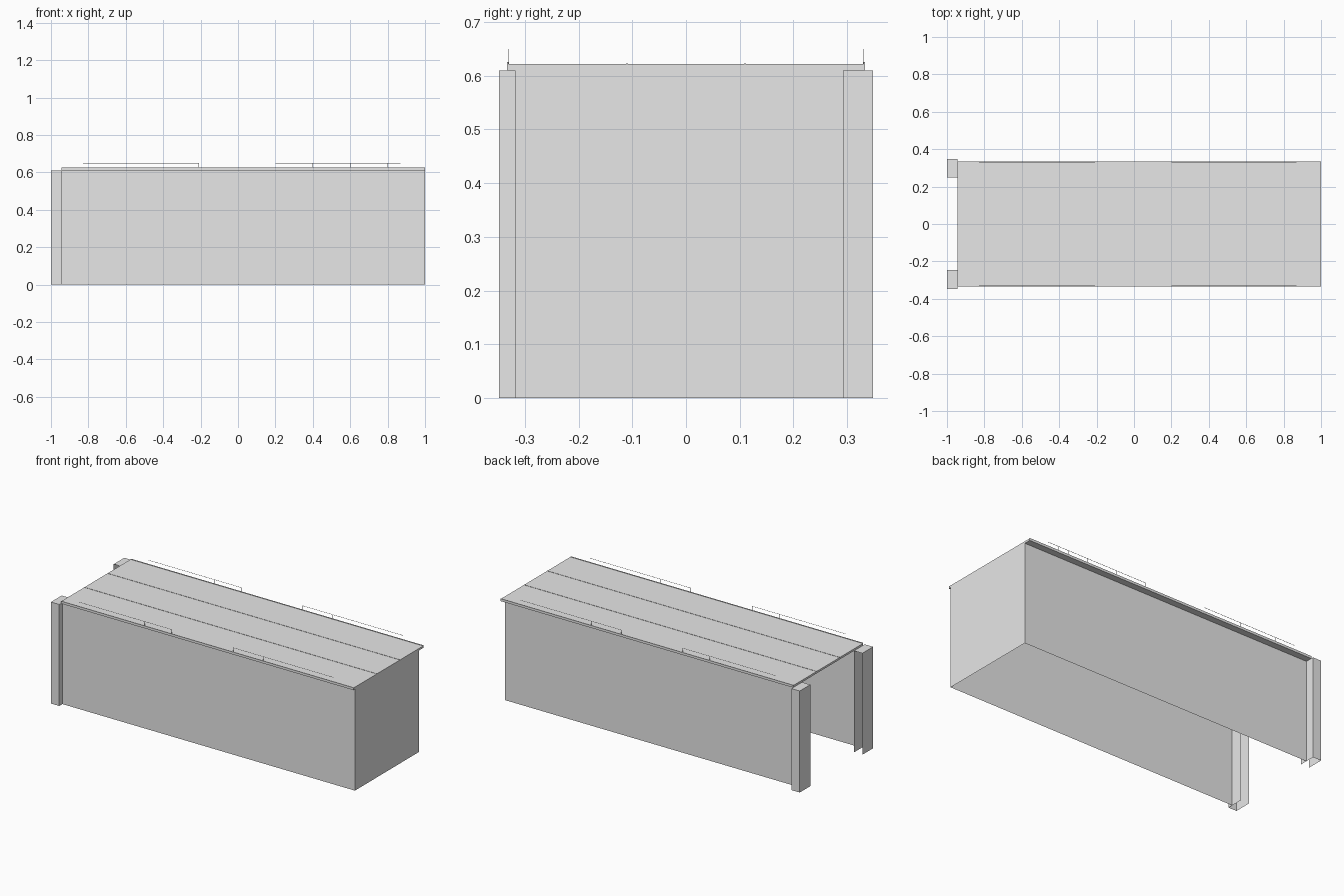
import bpy, bmesh

if "Cube" in bpy.data.objects:
    bpy.data.objects.remove(bpy.data.objects["Cube"])

grey = bpy.data.materials.new("light_grey")
grey.diffuse_color = (0.8, 0.8, 0.8, 1)
grey.use_nodes = True
grey.node_tree.nodes["Principled BSDF"].inputs["Base Color"].default_value = grey.diffuse_color

X0, X1 = -0.945, 1.0        # body ends
Y0, Y1 = -0.318, 0.293      # side walls
ZW, ZR = 0.61, 0.622        # wall top, roof top
ALL = ("-x", "+x", "-y", "+y", "-z", "+z")


def shell(name, boxes):
    """Make one object from boxes (lo, hi, kept sides); sides left out stay open."""
    bm = bmesh.new()
    for lo, hi, sides in boxes:
        v = [bm.verts.new((x, y, z)) for x in (lo[0], hi[0])
             for y in (lo[1], hi[1]) for z in (lo[2], hi[2])]
        quads = {"-x": (0, 1, 3, 2), "+x": (4, 6, 7, 5), "-y": (0, 4, 5, 1),
                 "+y": (2, 3, 7, 6), "-z": (0, 2, 6, 4), "+z": (1, 5, 7, 3)}
        for s in sides:
            bm.faces.new([v[i] for i in quads[s]])
    loose = [v for v in bm.verts if not v.link_faces]
    bmesh.ops.delete(bm, geom=loose, context='VERTS')
    me = bpy.data.meshes.new(name)
    bm.to_mesh(me)
    bm.free()
    me.materials.append(grey)
    ob = bpy.data.objects.new(name, me)
    bpy.context.collection.objects.link(ob)
    return ob


# Walls: thin shell, open underneath and at the -x end
shell("walls", [((X0, Y0, 0), (X1, Y1, ZW), ("+x", "-y", "+y"))])

# Roof slab with overhang, edge lips and two narrow seams
shell("roof", [((X0, -0.333, ZW), (X1, 0.333, ZR), ALL)])
for name, y in (("front", -0.3315), ("back", 0.3315)):
    shell(name + "_roof_lip", [((X0, y - 0.0015, ZR), (X1, y + 0.0015, 0.625), ALL)])
for name, y in (("front", -0.11), ("back", 0.11)):
    shell(name + "_roof_seam", [((X0, y - 0.0008, ZR), (X1, y + 0.0008, 0.6235), ALL)])

# Entrance pillars: hollow, open on the inner side and underneath
shell("front_pillar", [((-1, -0.348, 0), (X0, -0.246, ZW), ("-x", "+x", "-y", "+z"))])
shell("back_pillar", [((-1, 0.248, 0), (X0, 0.348, ZW), ("-x", "+x", "+y", "+z"))])

# Thin roof railings, two runs on each side
R, TOP = 0.0007, 0.65
runs = [(-0.83, -0.21, (-0.77, -0.7, -0.58, -0.46, -0.39, -0.21)),
        (0.2, 0.87, (0.2, 0.4, 0.6, 0.73, 0.8))]
for name, y in (("front", -0.33), ("back", 0.33)):
    for n, (a, b, posts) in enumerate(runs, 1):
        parts = [((a, y - R, TOP - 2 * R), (b, y + R, TOP), ALL)]
        parts += [((x - R, y - R, ZR), (x + R, y + R, TOP), ALL) for x in posts]
        shell(f"{name}_railing_{n}", parts)
